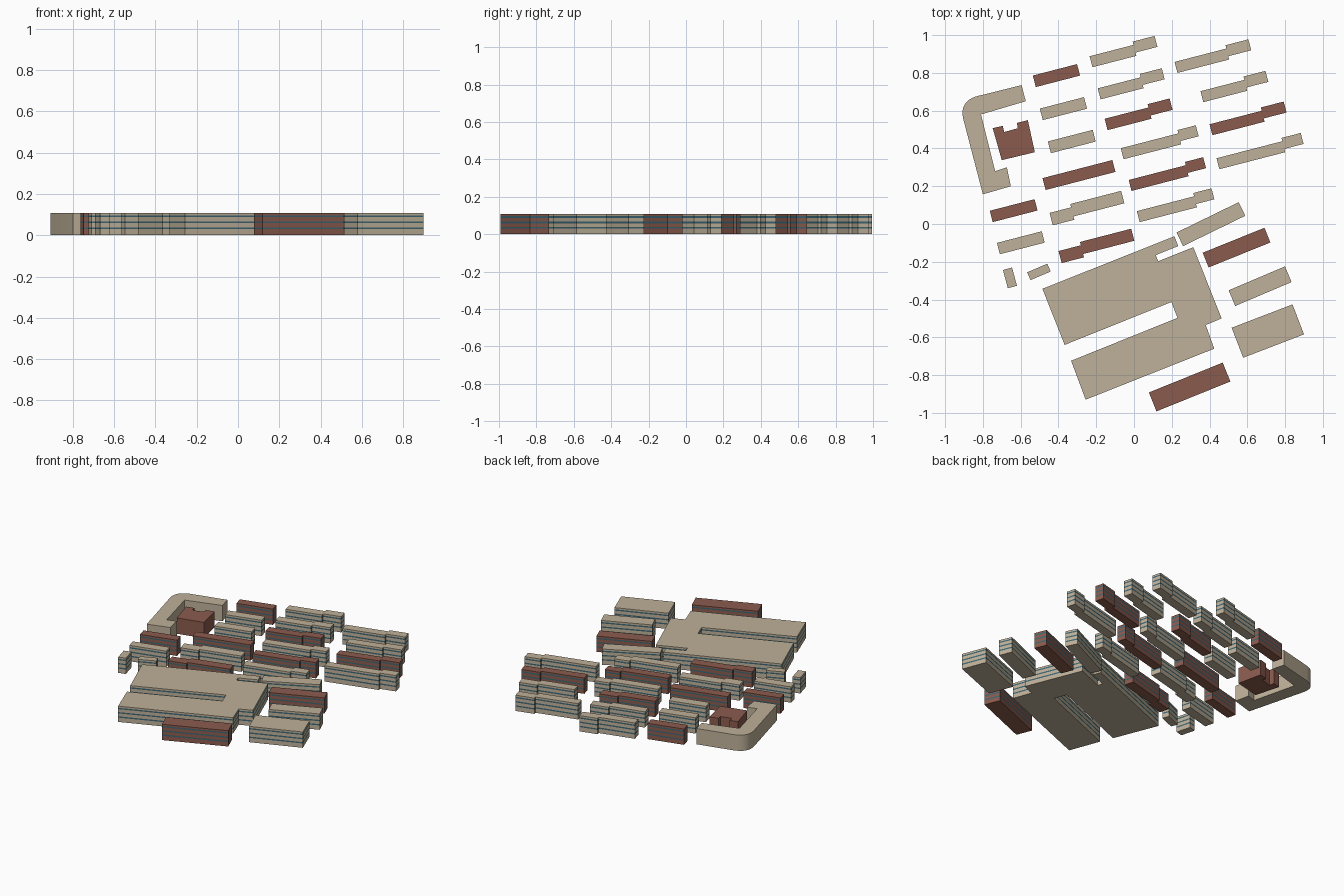
import bpy, bmesh
from math import sin, cos, radians
from mathutils import Vector
from mathutils.geometry import interpolate_bezier

if "Cube" in bpy.data.objects:
    bpy.data.objects.remove(bpy.data.objects["Cube"])

HEIGHT = 0.108
BAND_CENTRES = (0.034, 0.063, 0.092)
BAND = 0.009
STEP = 0.018


def material(name, rgb):
    m = bpy.data.materials.new(name)
    m.diffuse_color = (*rgb, 1)
    m.use_nodes = True
    m.node_tree.nodes["Principled BSDF"].inputs["Base Color"].default_value = m.diffuse_color
    return m


TAN = material("tan_wall", (0.52, 0.44, 0.32))
RED = material("brick_wall", (0.26, 0.105, 0.076))
GLASS = material("window_glass", (0.045, 0.13, 0.17))


def block(name, outline, wall, windows=True):
    """Extrude a footprint, with ribbon windows as bands around the walls."""
    levels = [0.0]
    if windows:
        for c in BAND_CENTRES:
            levels += [c - BAND / 2, c + BAND / 2]
    levels.append(HEIGHT)
    bm = bmesh.new()
    rings = [[bm.verts.new((p[0], p[1], z)) for p in outline] for z in levels]
    n = len(outline)
    for i in range(len(levels) - 1):
        for j in range(n):
            k = (j + 1) % n
            f = bm.faces.new((rings[i][j], rings[i][k], rings[i + 1][k], rings[i + 1][j]))
            f.material_index = i % 2
    bm.faces.new(rings[0])
    bm.faces.new(rings[-1])
    bmesh.ops.recalc_face_normals(bm, faces=bm.faces[:])
    me = bpy.data.meshes.new(name)
    bm.to_mesh(me)
    bm.free()
    me.materials.append(wall)
    me.materials.append(GLASS)
    ob = bpy.data.objects.new(name, me)
    bpy.context.collection.objects.link(ob)
    return ob


def place(points, x, y, angle):
    c, s = cos(radians(angle)), sin(radians(angle))
    return [(x + u * c - v * s, y + u * s + v * c) for u, v in points]


def bar(name, x, y, length, width, angle, wall):
    pts = [(0, 0), (length, 0), (length, width), (0, width)]
    block(name, place(pts, x, y, angle), wall)


def stepped_bar(name, x, y, a, b, width, wall):
    e = a + b
    pts = [(0, 0), (a, 0), (a, STEP), (e, STEP), (e, width + STEP),
           (a, width + STEP), (a, width), (0, width)]
    block(name, place(pts, x, y, 14.5), wall)


# Stepped terraces: corner x, y, first length, second length, width
stepped = [
    (-0.22, 0.83, 0.24, 0.12, 0.06, TAN),
    (0.23, 0.80, 0.283, 0.125, 0.06, TAN),
    (-0.177, 0.66, 0.235, 0.12, 0.06, TAN),
    (0.367, 0.645, 0.24, 0.12, 0.06, TAN),
    (-0.14, 0.497, 0.24, 0.12, 0.062, RED),
    (0.415, 0.47, 0.285, 0.125, 0.06, RED),
    (-0.055, 0.343, 0.315, 0.10, 0.06, TAN),
    (-0.013, 0.175, 0.312, 0.10, 0.06, RED),
    (0.452, 0.29, 0.36, 0.105, 0.06, TAN),
    (0.03, 0.01, 0.313, 0.10, 0.06, TAN),
    (-0.43, -0.007, 0.118, 0.278, 0.068, TAN),
    (-0.383, -0.207, 0.122, 0.28, 0.066, RED),
]
for i, row in enumerate(stepped, 1):
    stepped_bar(f"stepped_terrace_{i:02d}", *row)

# Straight blocks: corner x, y, length, width, angle
straight = [
    (-0.52, 0.725, 0.242, 0.063, 14.5, RED),
    (-0.483, 0.55, 0.242, 0.063, 14.5, TAN),
    (-0.44, 0.375, 0.245, 0.064, 14.5, TAN),
    (-0.468, 0.18, 0.382, 0.065, 14.5, RED),
    (-0.748, 0.01, 0.245, 0.062, 14.5, RED),
    (-0.71, -0.16, 0.245, 0.062, 14.5, TAN),
    (-0.548, -0.297, 0.116, 0.045, 23, TAN),
    (-0.668, -0.34, 0.05, 0.10, 15, TAN),
    (0.26, -0.117, 0.366, 0.08, 26, TAN),
    (0.395, -0.23, 0.353, 0.084, 22, RED),
    (0.536, -0.434, 0.324, 0.09, 23, TAN),
    (0.578, -0.708, 0.345, 0.17, 21, TAN),
    (0.119, -0.992, 0.422, 0.108, 22, RED),
]
for i, row in enumerate(straight, 1):
    bar(f"straight_block_{i:02d}", *row)

# Large hall with a deep courtyard slot
block("large_hall", [
    (-0.485, -0.343), (0.214, -0.065), (0.234, -0.117), (0.115, -0.165),
    (0.128, -0.197), (0.314, -0.123), (0.464, -0.50), (0.38, -0.535),
    (0.425, -0.66), (-0.256, -0.93), (-0.333, -0.724), (0.23, -0.497),
    (0.198, -0.413), (-0.367, -0.64)], TAN)

# Notched brick building, plain walls
block("notched_building", [
    (-0.748, 0.507), (-0.695, 0.52), (-0.687, 0.487), (-0.615, 0.507),
    (-0.62, 0.535), (-0.562, 0.55), (-0.525, 0.38), (-0.70, 0.338)], RED, False)

# Hooked building with a rounded outer corner, plain walls
corner = interpolate_bezier(Vector((-0.905, 0.56, 0)), Vector((-0.92, 0.63, 0)),
                            Vector((-0.88, 0.665, 0)), Vector((-0.826, 0.678, 0)), 10)
hook = [(-0.595, 0.735), (-0.573, 0.65), (-0.81, 0.58), (-0.735, 0.28),
        (-0.673, 0.30), (-0.652, 0.20), (-0.80, 0.157)]
hooked = block("rounded_corner_building", hook + [(p.x, p.y) for p in corner], TAN, False)
bpy.context.view_layer.objects.active = hooked
hooked.select_set(True)
bpy.ops.object.shade_smooth_by_angle(angle=radians(30))
